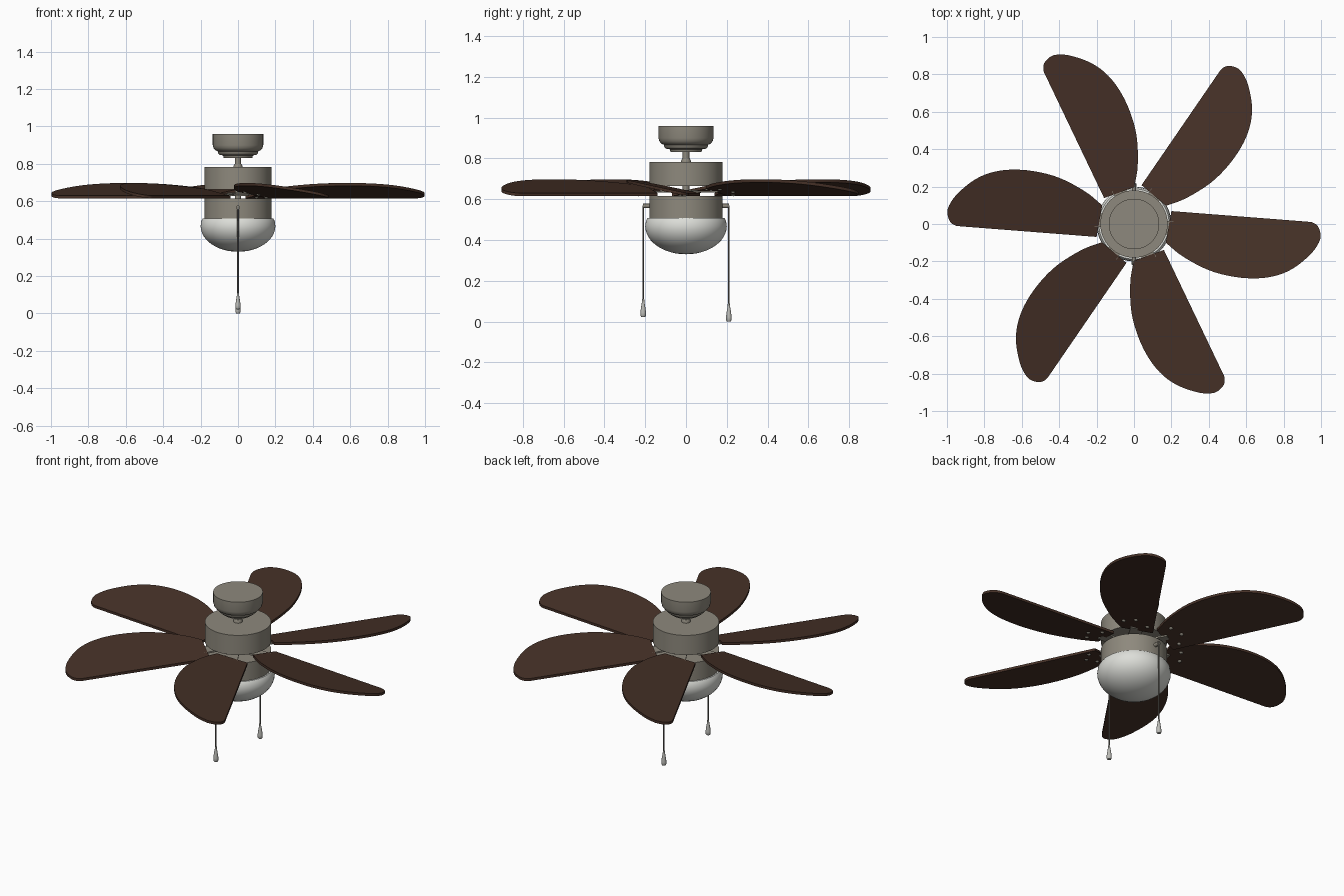
import bpy, bmesh, math
from mathutils import Vector, Matrix

if "Cube" in bpy.data.objects:
    bpy.data.objects.remove(bpy.data.objects["Cube"])


def material(name, rgb):
    m = bpy.data.materials.new(name)
    m.diffuse_color = (*rgb, 1)
    m.use_nodes = True
    m.node_tree.nodes["Principled BSDF"].inputs["Base Color"].default_value = m.diffuse_color
    return m


METAL = material("brushed_nickel", (0.27, 0.25, 0.205))
WOOD = material("dark_walnut", (0.060, 0.030, 0.020))
GLASS = material("frosted_glass", (0.72, 0.73, 0.69))
CHAIN = material("chain_grey", (0.17, 0.16, 0.14))
SILVER = material("pale_silver", (0.50, 0.50, 0.47))


def finish(bm, name, mat, angle=35):
    bmesh.ops.recalc_face_normals(bm, faces=bm.faces)
    me = bpy.data.meshes.new(name)
    bm.to_mesh(me)
    bm.free()
    ob = bpy.data.objects.new(name, me)
    bpy.context.collection.objects.link(ob)
    me.materials.append(mat)
    bpy.ops.object.select_all(action='DESELECT')
    ob.select_set(True)
    bpy.context.view_layer.objects.active = ob
    bpy.ops.object.shade_smooth_by_angle(angle=math.radians(angle))
    return ob


def lathe(name, profile, mat, segs=48, at=(0, 0, 0), turn=None):
    """Spin (radius, height) points around z; turn is an optional rotation."""
    bm = bmesh.new()
    vs = [bm.verts.new((r, 0, z)) for r, z in profile]
    edges = [bm.edges.new(p) for p in zip(vs, vs[1:])]
    bmesh.ops.spin(bm, geom=vs + edges, cent=(0, 0, 0), axis=(0, 0, 1),
                   angle=math.tau, steps=segs, use_duplicate=False)
    bmesh.ops.remove_doubles(bm, verts=bm.verts, dist=1e-5)
    if turn:
        bm.transform(turn)
    bm.transform(Matrix.Translation(at))
    return finish(bm, name, mat)


def rod(name, r, z0, z1, mat, segs=24, **kw):
    return lathe(name, [(0, z0), (r, z0), (r, z1), (0, z1)], mat, segs, **kw)


def smooth_path(pts, n=4):
    """Catmull-Rom curve through the points."""
    p = [Vector(q) for q in pts]
    p = [2 * p[0] - p[1]] + p + [2 * p[-1] - p[-2]]
    out = []
    for a, b, c, d in zip(p, p[1:], p[2:], p[3:]):
        for i in range(n):
            t = i / n
            out.append(0.5 * (2 * b + (c - a) * t + (2 * a - 5 * b + 4 * c - d) * t * t
                              + (3 * b - a - 3 * c + d) * t ** 3))
    return out + [p[-2]]


# Canopy, down rod and motor
lathe("ceiling_canopy", [(0, .96), (.135, .96), (.135, .90), (.131, .885), (.122, .873),
                         (.108, .867), (.106, .856), (.098, .848), (.08, .845),
                         (.076, .832), (0, .832)], METAL)
rod("down_rod", .016, .60, .85, METAL)
lathe("rod_collar", [(0, .80), (.018, .80), (.024, .79), (.024, .778), (0, .778)], METAL, 24)
rod("upper_motor_housing", .18, .664, .782, METAL, 64)
rod("lower_switch_housing", .18, .50, .616, METAL, 64)

# Glass bowl
bowl = [(0, .508), (.188, .508), (.196, .495)]
bowl += [(.2 * math.cos(a), .468 - .138 * math.sin(a))
         for a in [i * math.pi / 24 for i in range(12)]] + [(0, .33)]
lathe("glass_bowl", bowl, GLASS, 64)

# Blades: straight low edge, curved raised edge
INNER, OUTER = Vector((.20, .069)), Vector((.92, .013))
ALONG = (OUTER - INNER).normalized()
CURVE = [(.17, -.10), (.26, -.173), (.40, -.247), (.54, -.283), (.67, -.290), (.78, -.270),
         (.87, -.225), (.95, -.155), (.988, -.10), (.998, -.06), (.985, -.015),
         (.955, .008), (.92, .013)]
THICK = .015


def blade_z(p):
    d = (p.x - INNER.x) * ALONG.y - (p.y - INNER.y) * ALONG.x
    return .615 + .208 * d


for k in range(6):
    spin = Matrix.Rotation(k * math.pi / 3, 4, 'Z')
    bm = bmesh.new()
    outline = smooth_path(CURVE) + [INNER]
    face = bm.faces.new([bm.verts.new((p.x, p.y, blade_z(p))) for p in outline])
    ext = bmesh.ops.extrude_face_region(bm, geom=[face])
    bmesh.ops.translate(bm, vec=(0, 0, THICK),
                        verts=[v for v in ext["geom"] if isinstance(v, bmesh.types.BMVert)])
    bm.transform(spin)
    finish(bm, f"blade_{k + 1}", WOOD)

    # Arm joining the blade to the hub
    bm = bmesh.new()
    bmesh.ops.create_cube(bm, size=1, matrix=Matrix.Translation((.11, -.02, .637))
                          @ Matrix.Diagonal((.20, .07, .009, 1)))
    bm.transform(spin)
    finish(bm, f"blade_arm_{k + 1}", METAL)

    # Screw heads under the blade
    bm = bmesh.new()
    for x, y in ((.25, .03), (.29, -.04), (.25, -.10)):
        z = blade_z(Vector((x, y)))
        bmesh.ops.create_uvsphere(bm, u_segments=12, v_segments=8, radius=.011,
                                  matrix=Matrix.Translation((x, y, z))
                                  @ Matrix.Diagonal((1, 1, .7, 1)))
    bm.transform(spin)
    finish(bm, f"blade_screws_{k + 1}", METAL)

# Hub disc between the housings
rod("blade_hub", .06, .628, .646, METAL, 32)

# Pull chains, front and back
PULL = [(0, 0), (.010, .001), (.014, .008), (.014, .022), (.011, .045),
        (.006, .075), (.005, .088), (0, .09)]
for side, sign, low in (("front", -1, .022), ("back", 1, 0)):
    y = sign * .21
    rod(f"{side}_chain_stub", .011, .16, .212, METAL, 16, at=(0, 0, .567),
        turn=Matrix.Rotation(-sign * math.pi / 2, 4, 'X'))
    rod(f"{side}_pull_chain", .0045, low + .08, .57, CHAIN, 10, at=(0, y, 0))
    lathe(f"{side}_pull_handle", PULL, SILVER, 20, at=(0, y, low))
